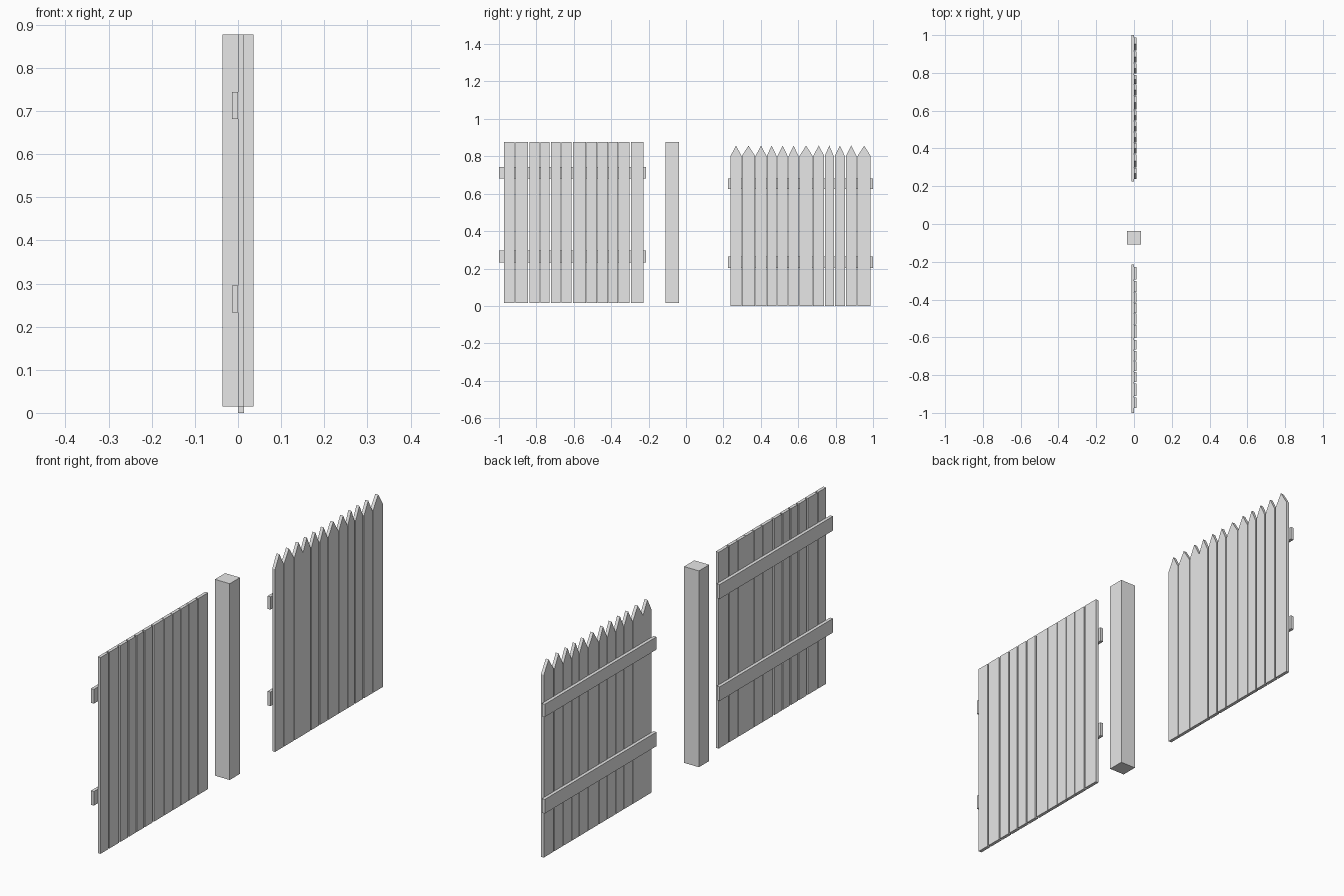
import bpy
import bmesh

cube = bpy.data.objects.get("Cube")
if cube:
    bpy.data.objects.remove(cube, do_unlink=True)

GREY = (0.8, 0.8, 0.8, 1.0)
mat = bpy.data.materials.new("plain_grey")
mat.use_nodes = True
mat.diffuse_color = GREY
mat.node_tree.nodes["Principled BSDF"].inputs["Base Color"].default_value = GREY


def board(name, outline, x0, x1):
    """Extrude a (y, z) outline from x0 to x1."""
    bm = bmesh.new()
    face = bm.faces.new([bm.verts.new((x0, y, z)) for y, z in outline])
    moved = bmesh.ops.extrude_face_region(bm, geom=[face])["geom"]
    bmesh.ops.translate(bm, vec=(x1 - x0, 0, 0),
                        verts=[v for v in moved if isinstance(v, bmesh.types.BMVert)])
    bmesh.ops.recalc_face_normals(bm, faces=bm.faces)
    mesh = bpy.data.meshes.new(name)
    bm.to_mesh(mesh)
    bm.free()
    mesh.materials.append(mat)
    obj = bpy.data.objects.new(name, mesh)
    bpy.context.collection.objects.link(obj)


def box(y0, y1, z0, z1):
    return [(y0, z0), (y1, z0), (y1, z1), (y0, z1)]


def fence_panel(name, start, widths, gaps, z0, shoulder, tip, rails, rail_span):
    # Vertical planks, pointed when the tip rises above the shoulder
    y = start
    for i, (width, gap) in enumerate(zip(widths, gaps)):
        outline = box(y, y + width, z0, shoulder)
        if tip > shoulder:
            outline.insert(3, (y + width / 2, tip))
        board(f"{name}_plank_{i + 1}", outline, 0.0, 0.014)
        y += width + gap
    # Horizontal rails behind the planks
    for label, (low, high) in zip(("lower", "upper"), rails):
        board(f"{name}_{label}_rail", box(*rail_span, low, high), -0.014, 0.0)


# Flat-topped panel
fence_panel("flat_panel", -0.973,
            [.055, .066, .053, .048, .050, .052, .070, .056, .054, .052, .058, .068],
            [.007, .008, .007, .007, .007, .009, .003, .003, .003, .003, .007, 0],
            0.015, 0.877, 0.877, [(0.233, 0.295), (0.681, 0.744)], (-1.0, -0.214))

# Picket panel with pointed tops
fence_panel("picket_panel", 0.238,
            [.059, .070, .058, .052, .053, .052, .070, .059, .048, .053, .057, .069],
            [.002, .003, .002, .006, .006, .006, .003, .003, .006, .006, .006, 0],
            0.0, 0.802, 0.857, [(0.202, 0.264), (0.626, 0.682)], (0.225, 1.0))

# Square post standing between the panels
board("post", box(-0.109, -0.038, 0.015, 0.877), -0.036, 0.036)
